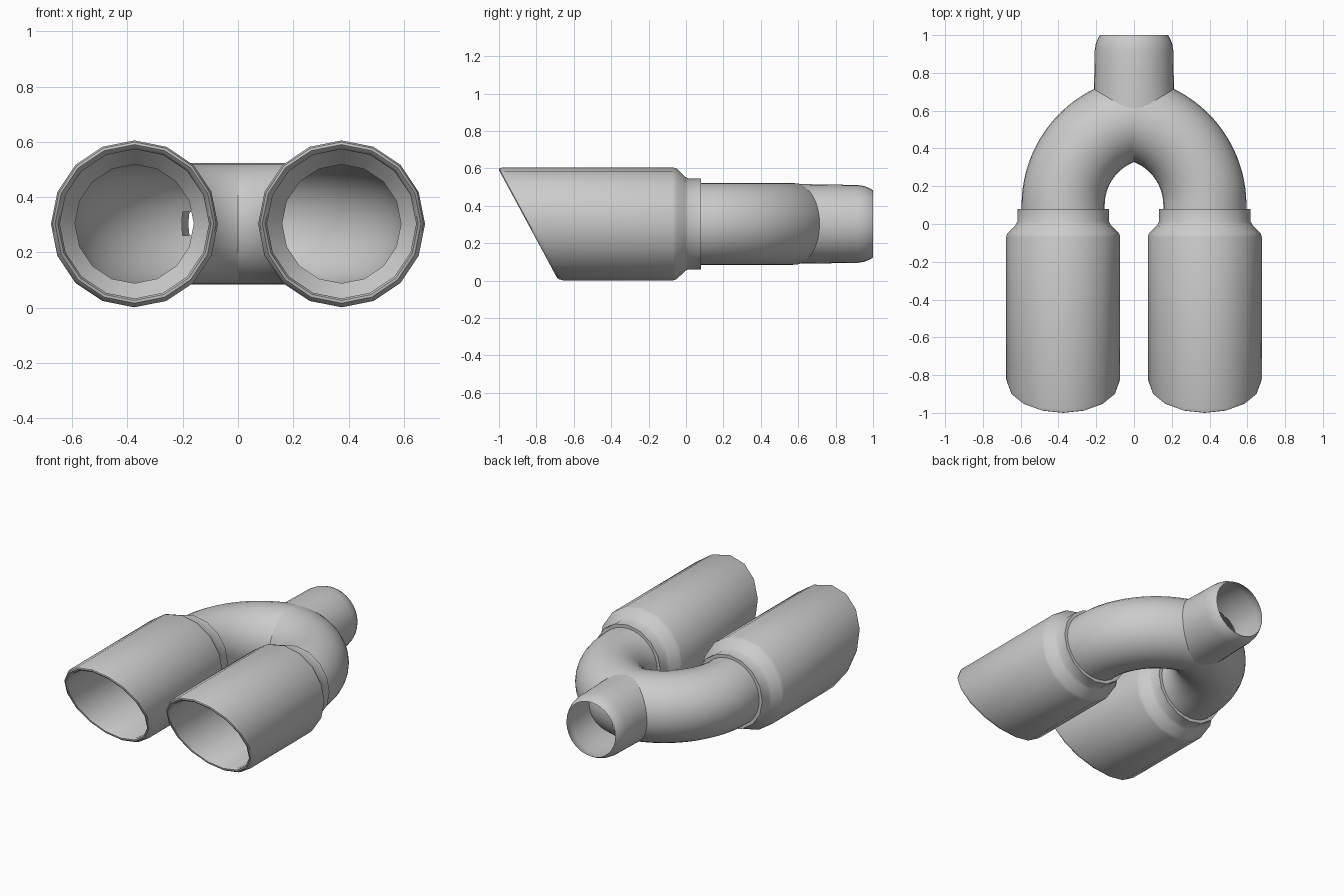
import bpy, bmesh
from math import sin, cos, pi, sqrt, radians

cube = bpy.data.objects.get("Cube")
if cube:
    bpy.data.objects.remove(cube, do_unlink=True)

steel = bpy.data.materials.new("brushed_grey")
steel.use_nodes = True
GREY = (0.6, 0.6, 0.6, 1)
steel.diffuse_color = GREY
steel.node_tree.nodes["Principled BSDF"].inputs["Base Color"].default_value = GREY

AXIS_Z = 0.303         # height of every pipe axis
TIP_X = 0.375          # sideways offset of the tips
BEND_X, BEND_Y = -0.09, 0.1   # centre of the bend
BEND_R = TIP_X - BEND_X
PIPE_R = 0.22


def skin(bm, rings, loop=False):
    """Join rings of points with quads."""
    rows = [[bm.verts.new(p) for p in ring] for ring in rings]
    pairs = list(zip(rows, rows[1:]))
    if loop:
        pairs.append((rows[-1], rows[0]))
    for a, b in pairs:
        for i in range(len(a)):
            j = (i + 1) % len(a)
            bm.faces.new((a[i], a[j], b[j], b[i]))


def finish(bm, name, angle=35):
    bmesh.ops.recalc_face_normals(bm, faces=bm.faces)
    mesh = bpy.data.meshes.new(name)
    bm.to_mesh(mesh)
    bm.free()
    mesh.materials.append(steel)
    obj = bpy.data.objects.new(name, mesh)
    bpy.context.collection.objects.link(obj)
    bpy.ops.object.select_all(action="DESELECT")
    obj.select_set(True)
    bpy.context.view_layer.objects.active = obj
    bpy.ops.object.shade_smooth_by_angle(angle=radians(angle))
    return obj


def tip(name, side):
    """Slash-cut tip: thick wall, shoulder and collar."""
    slant = 0.54
    rim = [(0.27, 0.02), (0.277, 0.004), (0.287, 0.0), (0.296, 0.006), (0.302, 0.025)]
    back = [(0.302, -0.07), (0.296, -0.05), (0.252, -0.005), (0.243, 0.012),
            (0.243, 0.08), (0.215, 0.08), (0.215, 0.01), (0.27, -0.06)]
    rings = []
    for cut, profile in ((True, rim), (False, back)):
        for r, y in profile:
            ring = []
            for i in range(16):
                a = 2 * pi * i / 16
                dz = r * sin(a)
                yy = y - 0.845 - slant * dz if cut else y
                ring.append((side * TIP_X + r * cos(a), yy, AXIS_Z + dz))
            rings.append(ring)
    bm = bmesh.new()
    skin(bm, rings, loop=True)
    finish(bm, name)


def arm(name, side, opened):
    """Curved pipe from a tip to the middle plane."""
    def ring(theta, shift=0.0):
        pts = []
        for i in range(32):
            a = 2 * pi * i / 32
            rho = BEND_R + PIPE_R * cos(a)
            pts.append((side * (BEND_X + rho * cos(theta)),
                        BEND_Y + rho * sin(theta) + shift,
                        AXIS_Z + PIPE_R * sin(a)))
        return pts

    steps = 32
    bm = bmesh.new()
    skin(bm, [ring(0, -0.05)] + [ring(pi / 2 * k / steps) for k in range(steps + 1)])
    bmesh.ops.bisect_plane(bm, geom=bm.verts[:] + bm.edges[:] + bm.faces[:],
                           plane_co=(0, 0, 0), plane_no=(side, 0, 0), clear_inner=True)
    if opened:
        # open the wall where the outlet joins
        def inside(v):
            x, y, z = v.co
            rho = sqrt((abs(x) - BEND_X) ** 2 + (y - BEND_Y) ** 2)
            return rho > BEND_R and x * x + (z - AXIS_Z) ** 2 < 0.206 ** 2
        doomed = [f for f in bm.faces if all(inside(v) for v in f.verts)]
        bmesh.ops.delete(bm, geom=doomed, context="FACES")
    finish(bm, name, 50)


def outlet():
    """Inlet stub whose root follows the surface of the bends."""
    def circle(r, y=None):
        pts = []
        for i in range(32):
            a = 2 * pi * i / 32
            x, dz = r * cos(a), r * sin(a)
            yy = y
            if yy is None:
                rho = BEND_R + sqrt(PIPE_R ** 2 - dz * dz)
                yy = BEND_Y + sqrt(rho ** 2 - (abs(x) - BEND_X) ** 2)
            pts.append((x, yy, AXIS_Z + dz))
        return pts

    bm = bmesh.new()
    profile = [(0.21, 0.8), (0.208, 0.92), (0.202, 0.955), (0.192, 0.98), (0.18, 1.0)]
    skin(bm, [circle(0.213)] + [circle(r, y) for r, y in profile])
    finish(bm, "inlet_stub", 50)


for label, side in (("left", 1), ("right", -1)):
    tip(label + "_tip", side)
    arm(label + "_bend_pipe", side, opened=side < 0)
outlet()
